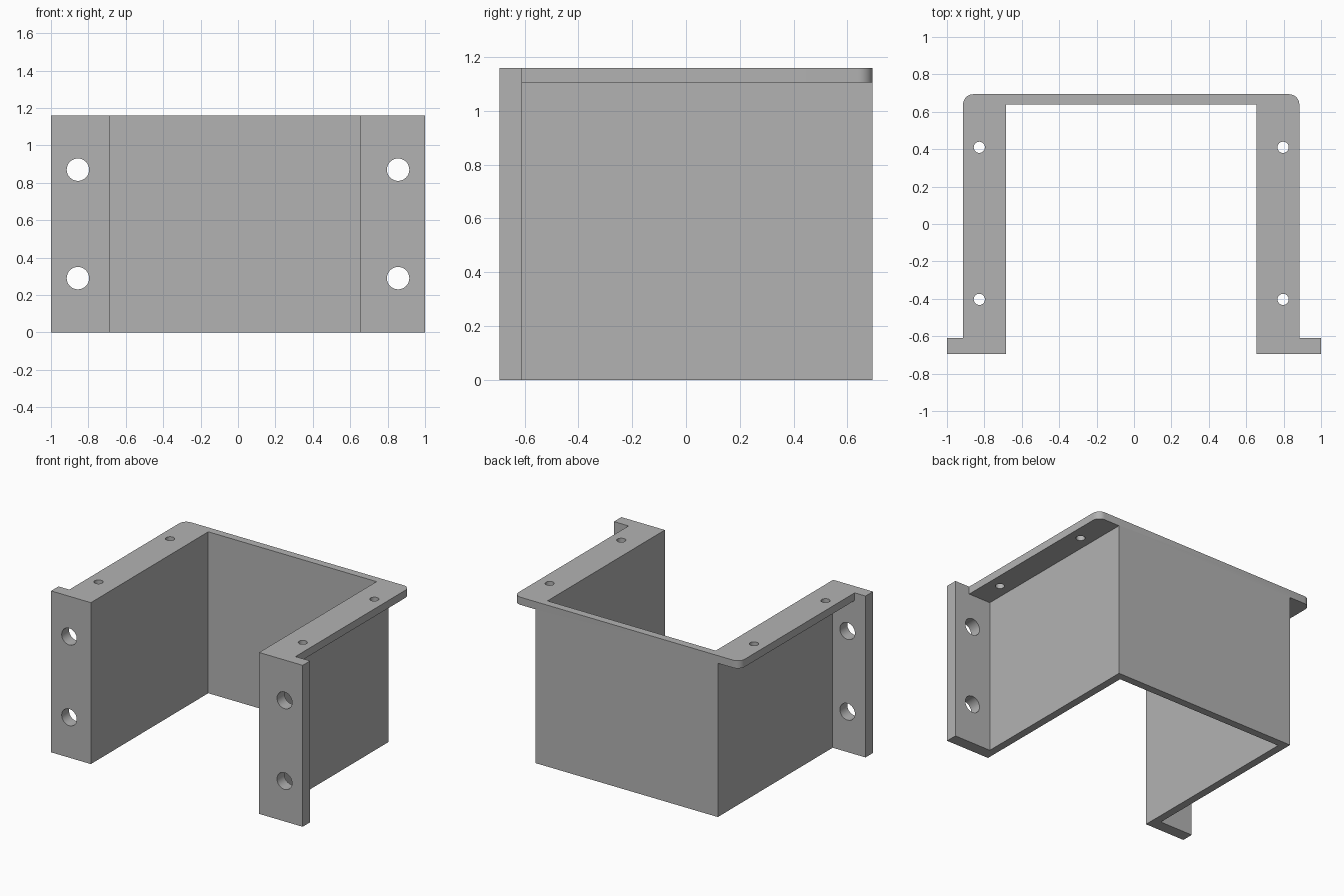
import bpy, bmesh
from math import pi, sin, cos
from mathutils import Matrix

old = bpy.data.objects.get("Cube")
if old:
    bpy.data.objects.remove(old, do_unlink=True)

H = 1.16            # overall height
T = 0.055           # sheet thickness
FRONT, BACK = -0.694, 0.694
FLANGE_BACK = -0.61
IN_L, IN_R = -0.684, 0.654      # inner faces of the side walls
MID = (IN_L + IN_R) / 2
LEDGE = 0.899                   # half width of the top ledges

grey = bpy.data.materials.new("plain_grey")
grey.use_nodes = True
grey.diffuse_color = (0.45, 0.45, 0.45, 1)
grey.node_tree.nodes["Principled BSDF"].inputs["Base Color"].default_value = (0.45, 0.45, 0.45, 1)


def finish(name, bm):
    bmesh.ops.recalc_face_normals(bm, faces=bm.faces)
    me = bpy.data.meshes.new(name)
    bm.to_mesh(me)
    bm.free()
    me.materials.append(grey)
    ob = bpy.data.objects.new(name, me)
    bpy.context.collection.objects.link(ob)
    return ob


def prism(name, outline, z0, z1):
    bm = bmesh.new()
    face = bm.faces.new([bm.verts.new((x, y, z0)) for x, y in outline])
    new = bmesh.ops.extrude_face_region(bm, geom=[face])["geom"]
    verts = [v for v in new if isinstance(v, bmesh.types.BMVert)]
    bmesh.ops.translate(bm, verts=verts, vec=(0, 0, z1 - z0))
    return finish(name, bm)


def rod(name, centre, radius, length, turn):
    bm = bmesh.new()
    bmesh.ops.create_cone(bm, cap_ends=True, segments=32, radius1=radius, radius2=radius,
                          depth=length, matrix=Matrix.Translation(centre) @ turn)
    ob = finish(name, bm)
    ob.hide_render = True
    return ob


def combine(target, helper, operation):
    mod = target.modifiers.new(operation.lower(), 'BOOLEAN')
    mod.operation, mod.object, mod.solver = operation, helper, 'EXACT'
    bpy.context.view_layer.objects.active = target
    bpy.ops.object.modifier_apply(modifier=mod.name)
    bpy.data.objects.remove(helper, do_unlink=True)


# U-shaped wall with outward front flanges
out_l, out_r = IN_L - T, IN_R + T
bracket = prism("bracket", [
    (-1, FRONT), (IN_L, FRONT), (IN_L, BACK - T), (IN_R, BACK - T),
    (IN_R, FRONT), (1, FRONT), (1, FLANGE_BACK), (out_r, FLANGE_BACK),
    (out_r, BACK), (out_l, BACK), (out_l, FLANGE_BACK), (-1, FLANGE_BACK)], 0, H)

# Top ledges with a rounded rear corner
for side in (-1, 1):
    inner = MID + side * (IN_R - MID + T / 2)
    outer = MID + side * LEDGE
    arc = [(outer - side * T * (1 - cos(a)), BACK - T * (1 - sin(a)))
           for a in (i * pi / 16 for i in range(9))]
    y0 = FLANGE_BACK - 0.04
    ledge = prism("top_ledge", [(inner, y0), (outer, y0)] + arc + [(inner, BACK)], H - T, H)
    combine(bracket, ledge, 'UNION')

# Bolt holes through the flanges and screw holes through the ledges
for side in (-1, 1):
    for z in (0.29, 0.87):
        hole = rod("flange_hole", (side * 0.856, -0.65, z), 0.06, 0.3, Matrix.Rotation(pi / 2, 4, 'X'))
        combine(bracket, hole, 'DIFFERENCE')
    for y in (-0.403, 0.41):
        hole = rod("ledge_hole", (MID + side * 0.812, y, H - T / 2), 0.03, 0.3, Matrix())
        combine(bracket, hole, 'DIFFERENCE')

# Merge coplanar faces and smooth only the curved ones
bm = bmesh.new()
bm.from_mesh(bracket.data)
bmesh.ops.remove_doubles(bm, verts=bm.verts, dist=0.0001)
bmesh.ops.dissolve_limit(bm, angle_limit=0.01, verts=bm.verts, edges=bm.edges)
bm.to_mesh(bracket.data)
bm.free()
bpy.ops.object.select_all(action='DESELECT')
bracket.select_set(True)
bpy.context.view_layer.objects.active = bracket
bpy.ops.object.shade_smooth_by_angle(angle=pi / 6)
